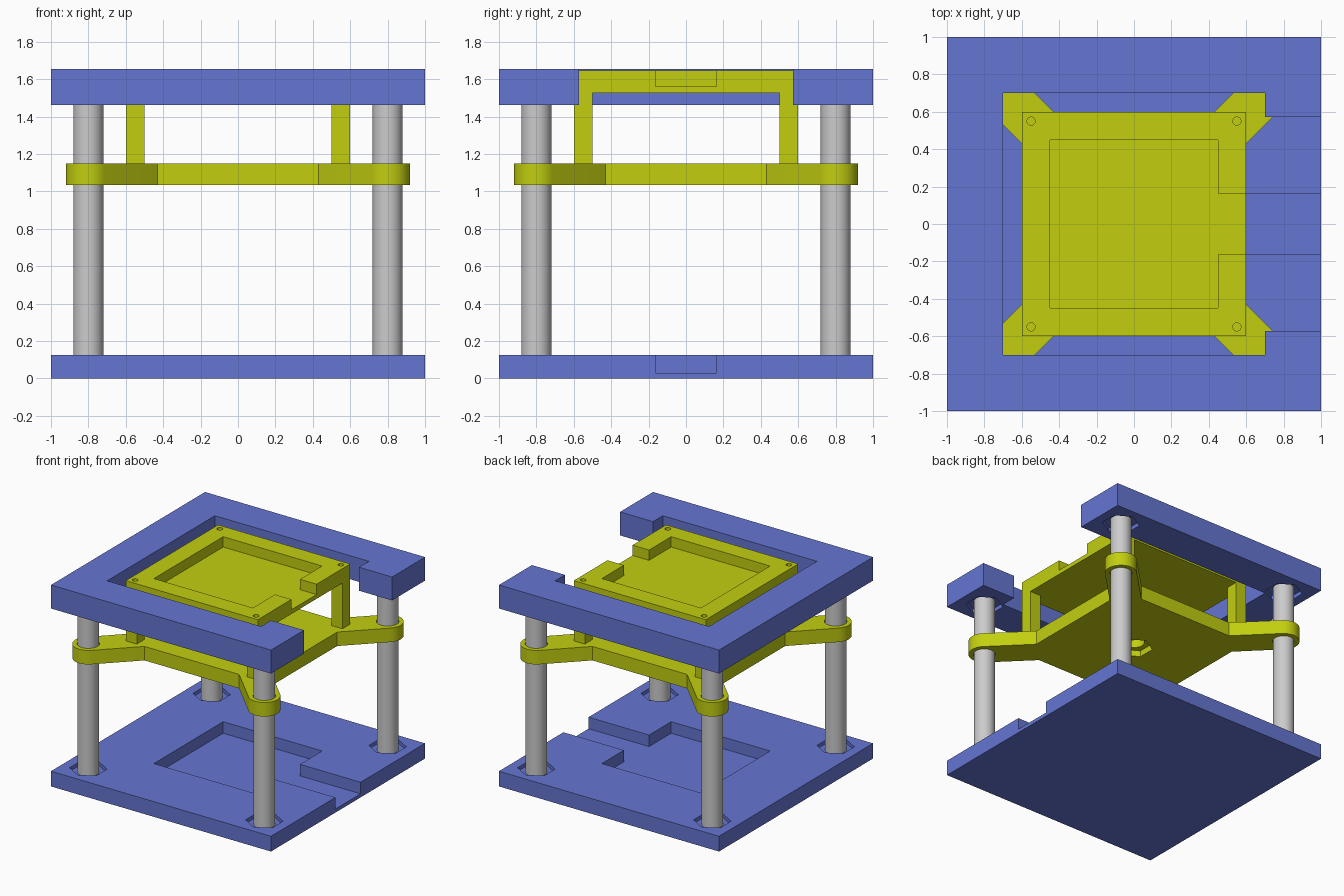
import bpy, bmesh
from math import cos, sin, pi, radians

if "Cube" in bpy.data.objects:
    bpy.data.objects.remove(bpy.data.objects["Cube"])


def material(name, rgb):
    m = bpy.data.materials.new(name)
    m.diffuse_color = (*rgb, 1)
    m.use_nodes = True
    m.node_tree.nodes["Principled BSDF"].inputs["Base Color"].default_value = m.diffuse_color
    return m


BLUE = material("blue", (0.13, 0.18, 0.65))
YELLOW = material("yellow", (0.54, 0.62, 0.005))


def prism(name, outline, z0, z1, mat=None):
    """Extrude a closed xy outline from z0 to z1."""
    bm = bmesh.new()
    face = bm.faces.new([bm.verts.new((x, y, z0)) for x, y in outline])
    ret = bmesh.ops.extrude_face_region(bm, geom=[face])
    for v in ret["geom"]:
        if isinstance(v, bmesh.types.BMVert):
            v.co.z = z1
    bmesh.ops.recalc_face_normals(bm, faces=bm.faces)
    me = bpy.data.meshes.new(name)
    bm.to_mesh(me)
    bm.free()
    ob = bpy.data.objects.new(name, me)
    bpy.context.collection.objects.link(ob)
    if mat:
        me.materials.append(mat)
    return ob


def rect(x0, x1, y0, y1):
    return [(x0, y0), (x1, y0), (x1, y1), (x0, y1)]


def ngon(cx, cy, r, n, start=0.0):
    return [(cx + r * cos(start + 2 * pi * i / n), cy + r * sin(start + 2 * pi * i / n))
            for i in range(n)]


def slotted(a, w, end):
    """Square outline of half size a with a channel of half width w running to +x."""
    return [(-a, -a), (a, -a), (a, -w), (end, -w), (end, w), (a, w), (a, a), (-a, a)]


def activate(ob):
    bpy.ops.object.select_all(action="DESELECT")
    ob.select_set(True)
    bpy.context.view_layer.objects.active = ob


def cut(ob, outline, z0, z1):
    cutter = prism("cutter", outline, z0, z1)
    cutter.hide_render = True
    mod = ob.modifiers.new("cut", "BOOLEAN")
    mod.operation = "DIFFERENCE"
    mod.solver = "EXACT"
    mod.object = cutter
    activate(ob)
    bpy.ops.object.modifier_apply(modifier=mod.name)
    bpy.data.objects.remove(cutter)


def smooth(ob):
    activate(ob)
    bpy.ops.object.shade_smooth_by_angle(angle=radians(25))


CORNERS = [(1, 1), (-1, 1), (-1, -1), (1, -1)]

# Base plate with open pocket and hexagonal post sockets
base = prism("base_plate", rect(-1, 1, -1, 1), 0, 0.125, BLUE)
cut(base, slotted(0.45, 0.163, 1.1), 0.03, 0.2)

# Top frame: a thick square ring open towards +x
w, a = 0.572, 0.7
frame = prism("top_frame", [(-1, -1), (1, -1), (1, -w), (a, -w), (a, -a), (-a, -a),
                            (-a, a), (a, a), (a, w), (1, w), (1, 1), (-1, 1)],
              1.462, 1.655, BLUE)

for sx, sy in CORNERS:
    hexagon = ngon(0.8 * sx, 0.8 * sy, 0.14, 6, pi / 6)
    cut(base, hexagon, 0.095, 0.2)
    cut(frame, hexagon, 1.4, 1.495)
    # Guide posts
    smooth(prism("guide_post", ngon(0.8 * sx, 0.8 * sy, 0.08, 32), 0.095, 1.495))

# Sliding carriage: square plate with rounded diagonal arms
outline = []
for k in range(4):
    t = k * pi / 2
    pts = [(0.6, 0.43)]
    pts += [(0.8 + 0.12 * cos(b), 0.8 + 0.12 * sin(b))
            for b in (-pi / 4 + pi * i / 16 for i in range(17))]
    pts += [(0.43, 0.6)]
    outline += [(x * cos(t) - y * sin(t), x * sin(t) + y * cos(t)) for x, y in pts]
carriage = prism("carriage_plate", outline, 1.035, 1.15, YELLOW)
for sx, sy in CORNERS:
    cut(carriage, ngon(0.8 * sx, 0.8 * sy, 0.084, 32), 1, 1.2)
cut(carriage, ngon(0, 0, 0.14, 6, pi / 6), 1, 1.085)
cut(carriage, ngon(0, 0, 0.08, 32), 1, 1.2)
smooth(carriage)

# Raised tray with pocket, channel and screw holes, standing on four legs
tray = prism("tray", rect(-0.6, 0.6, -0.6, 0.6), 1.525, 1.645, YELLOW)
cut(tray, slotted(0.45, 0.163, 0.7), 1.56, 1.7)
for sx, sy in CORNERS:
    hole = ngon(0.55 * sx, 0.55 * sy, 0.022, 16)
    cut(tray, hole, 1.45, 1.7)
    xs, ys = sorted((0.5 * sx, 0.6 * sx)), sorted((0.5 * sy, 0.6 * sy))
    leg = prism("tray_leg", rect(*xs, *ys), 1.15, 1.525, YELLOW)
    cut(leg, hole, 1.4, 1.6)
